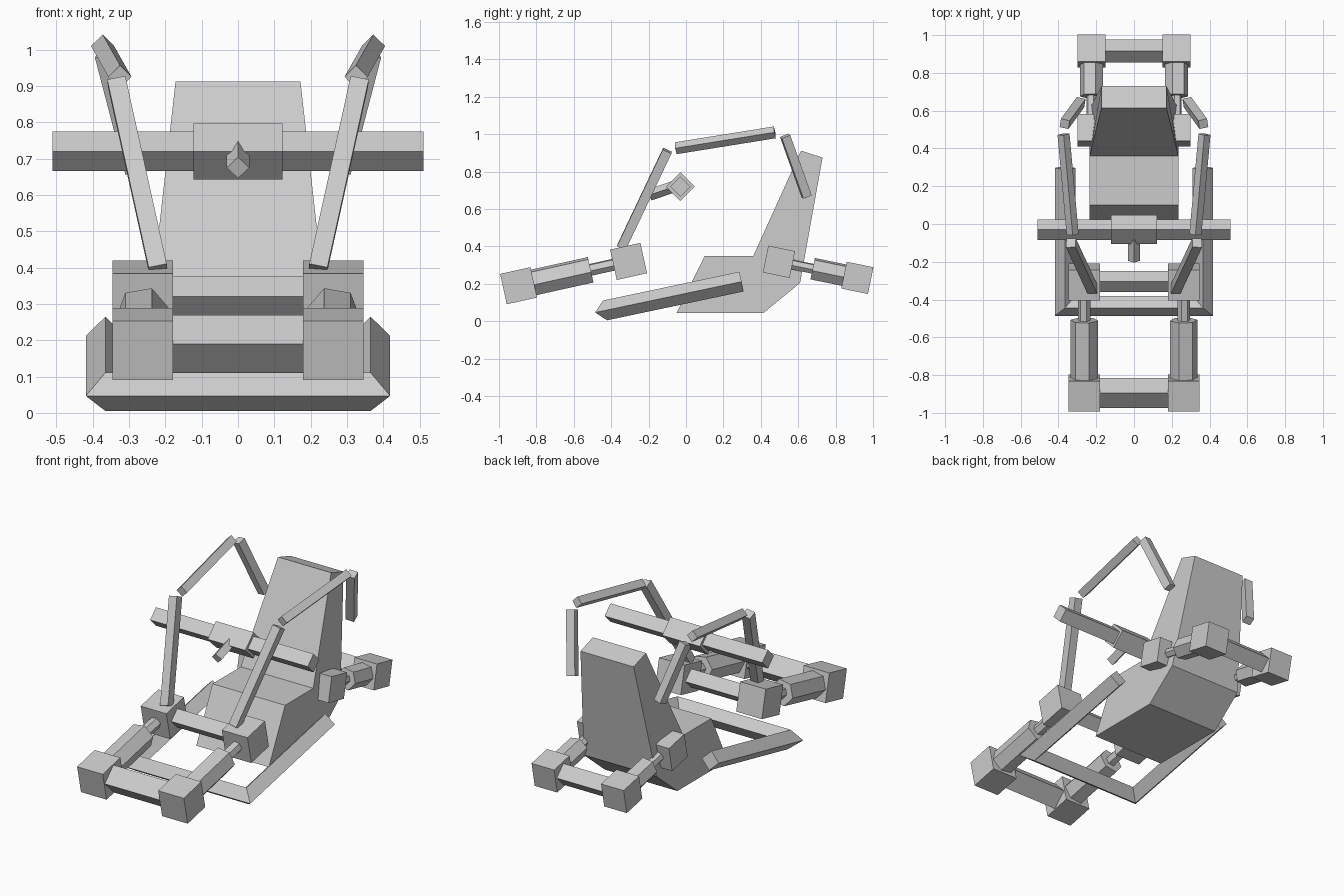
import bpy, bmesh, math
from mathutils import Vector

cube = bpy.data.objects.get("Cube")
if cube:
    bpy.data.objects.remove(cube, do_unlink=True)

grey = bpy.data.materials.new("plain grey")
grey.use_nodes = True
grey.diffuse_color = (0.6, 0.6, 0.6, 1)
grey.node_tree.nodes["Principled BSDF"].inputs["Base Color"].default_value = (0.6, 0.6, 0.6, 1)


def skin(name, rings):
    """Join matching rings of points into a closed flat-faced solid."""
    bm = bmesh.new()
    loops = [[bm.verts.new(p) for p in ring] for ring in rings]
    n = len(loops[0])
    for a, b in zip(loops, loops[1:]):
        for i in range(n):
            j = (i + 1) % n
            bm.faces.new((a[i], a[j], b[j], b[i]))
    bm.faces.new(loops[0][::-1])
    bm.faces.new(loops[-1])
    bmesh.ops.recalc_face_normals(bm, faces=bm.faces)
    mesh = bpy.data.meshes.new(name)
    bm.to_mesh(mesh)
    bm.free()
    mesh.materials.append(grey)
    obj = bpy.data.objects.new(name, mesh)
    bpy.context.collection.objects.link(obj)
    return obj


def prism(name, start, end, radius, sides=4, turn=0):
    """Straight bar with a regular cross-section between two points."""
    start, end = Vector(start), Vector(end)
    axis = (end - start).normalized()
    side = axis.cross(Vector((0, 0, 1))).normalized()
    up = side.cross(axis)
    angles = [math.radians(turn + 360 * i / sides) for i in range(sides)]
    ring = [(side * math.cos(a) + up * math.sin(a)) * radius for a in angles]
    return skin(name, [[p + r for r in ring] for p in (start, end)])


def crossbar(name, half, y, z, radius):
    return prism(name, (-half, y, z), (half, y, z), radius)


def block(name, center, axis, size):
    """Cube whose depth follows the axis."""
    c = Vector(center)
    return prism(name, c - axis * size / 2, c + axis * size / 2, size / math.sqrt(2), 4, 45)


def leg(label, s, x, outer, inner, size, thick, thin, reach):
    """Two blocks joined by a thick and a thin six-sided rod."""
    a, b = Vector((s * x, *outer)), Vector((s * x, *inner))
    axis = (b - a).normalized()
    turn = -10 * s * (1 if axis.y > 0 else -1)
    block(label + "_end_block", a, axis, size)
    block(label + "_inner_block", b, axis, size)
    knee = a.lerp(b, reach)
    prism(label + "_thick_rod", a + axis * size * 0.45, knee, thick, 6, turn)
    prism(label + "_thin_rod", knee, b - axis * size * 0.45, thin, 6, turn)


# Seat: side profile as (y, z, half width)
profile = [(-0.05, 0.045, 0.235), (0.415, 0.045, 0.235), (0.61, 0.205, 0.235),
           (0.73, 0.875, 0.172), (0.615, 0.912, 0.172), (0.36, 0.35, 0.235),
           (0.10, 0.35, 0.235)]
skin("seat", [[(s * w, y, z) for y, z, w in profile] for s in (-1, 1)])

# Bumper: mitred U-shaped bar with a diamond section
back, front = Vector((0, 0.297, 0.212)), Vector((0, -0.433, 0.058))
forward = (front - back).normalized()
normal = Vector((1, 0, 0)).cross(forward).normalized()
rings = []
for s, p, ahead in ((-1, back, 0), (-1, front, 1), (1, front, 1), (1, back, 0)):
    out = Vector((s, 0, 0)) + forward * ahead
    center = p + Vector((s * 0.365, 0, 0))
    rings.append([center + 0.054 * v for v in (out, normal, -out, -normal)])
skin("bumper", rings)

# Handlebar
crossbar("handlebar", 0.51, -0.03, 0.72, 0.054)
crossbar("handlebar_hub", 0.122, -0.03, 0.72, 0.077)
prism("handlebar_stub", (0, -0.05, 0.725), (0, -0.195, 0.675), 0.031)

# Bars that join the left and right blocks
crossbar("front_crossbar", 0.20, -0.895, 0.19, 0.08)
crossbar("middle_crossbar", 0.20, -0.305, 0.32, 0.055)
crossbar("rear_crossbar", 0.17, 0.916, 0.232, 0.062)

# Legs and arm linkages on both sides
for s, label in ((1, "left"), (-1, "right")):
    leg(label + "_front", s, 0.2625, (-0.895, 0.19), (-0.307, 0.32), 0.166, 0.074, 0.034, 0.655)
    leg(label + "_rear", s, 0.225, (0.916, 0.232), (0.497, 0.318), 0.146, 0.062, 0.028, 0.57)
    prism(label + "_lower_arm", (s * 0.22, -0.345, 0.395), (s * 0.334, -0.10, 0.912), 0.036, 4, 20 * s)
    prism(label + "_upper_arm", (s * 0.325, -0.055, 0.925), (s * 0.373, 0.475, 1.01), 0.032)
    prism(label + "_rear_arm", (s * 0.367, 0.53, 0.99), (s * 0.283, 0.645, 0.668), 0.034, 4, 20 * s)
